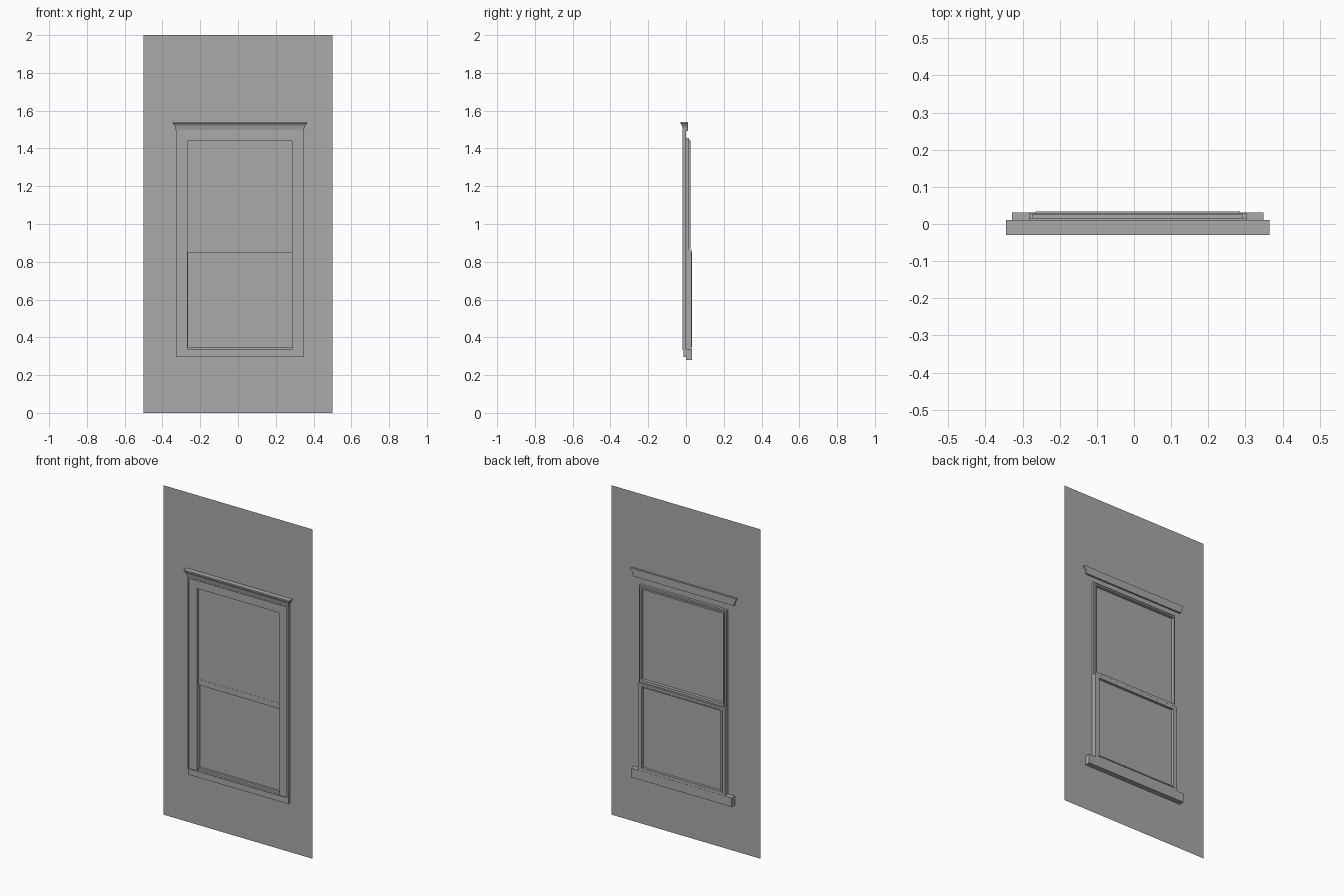
import bpy
import bmesh

cube = bpy.data.objects.get("Cube")
if cube:
    bpy.data.objects.remove(cube, do_unlink=True)

COLOR = (0.4, 0.4, 0.4, 1)
gray = bpy.data.materials.new("plain gray")
gray.use_nodes = True
gray.diffuse_color = COLOR
gray.node_tree.nodes["Principled BSDF"].inputs["Base Color"].default_value = COLOR

CENTER = 0.01  # the window sits slightly off the wall's middle


def finish(name, bm):
    bmesh.ops.remove_doubles(bm, verts=bm.verts, dist=0.00001)
    bmesh.ops.recalc_face_normals(bm, faces=bm.faces)
    mesh = bpy.data.meshes.new(name)
    bm.to_mesh(mesh)
    bm.free()
    mesh.materials.append(gray)
    obj = bpy.data.objects.new(name, mesh)
    bpy.context.collection.objects.link(obj)
    return obj


def box(name, half, y0, y1, z0, z1):
    bm = bmesh.new()
    bmesh.ops.create_cube(bm, size=1)
    for v in bm.verts:
        v.co = (CENTER + 2 * half * v.co.x,
                (y0 + y1) / 2 + (y1 - y0) * v.co.y,
                (z0 + z1) / 2 + (z1 - z0) * v.co.z)
    return finish(name, bm)


def rectangle(half, z0, z1, x=CENTER):
    return [(x - half, z0), (x + half, z0), (x + half, z1), (x - half, z1)]


def ring(name, outer, inner, y0, y1):
    """Rectangular frame between two outlines, from y0 back to y1."""
    bm = bmesh.new()
    loops = [[bm.verts.new((x, y, z)) for x, z in outline]
             for outline, y in ((outer, y0), (inner, y0), (inner, y1), (outer, y1))]
    for a, b in zip(loops, loops[1:] + loops[:1]):
        for i in range(4):
            j = (i + 1) % 4
            bm.faces.new((a[i], a[j], b[j], b[i]))
    return finish(name, bm)


# Wall sheet with the window opening
bm = bmesh.new()
outer = [bm.verts.new((x, 0, z)) for x, z in rectangle(0.5, 0, 2, 0)]
inner = [bm.verts.new((x, 0, z)) for x, z in rectangle(0.277, 0.335, 1.44)]
for i in range(4):
    j = (i + 1) % 4
    bm.faces.new((outer[i], outer[j], inner[j], inner[i]))
finish("wall", bm)

# Flat casing with a raised outer band
opening = rectangle(0.277, 0.335, 1.44)
ring("casing", rectangle(0.336, 0.333, 1.495), opening, -0.011, 0)
ring("casing_band", rectangle(0.338, 0.333, 1.497), rectangle(0.33, 0.334, 1.49), -0.018, 0)

# Sill with a drip edge, running through to the back
box("sill", 0.339, -0.012, 0.031, 0.295, 0.335)
box("sill_base", 0.339, 0, 0.031, 0.28, 0.296)

# Upper sash
ring("upper_sash_frame", rectangle(0.293, 0.86, 1.455), rectangle(0.277, 0.885, 1.44), 0.001, 0.016)
ring("upper_sash_bead", rectangle(0.284, 0.87, 1.445), rectangle(0.276, 0.885, 1.435), 0.004, 0.025)
box("upper_pane", 0.28, 0.002, 0.005, 0.87, 1.445)

# Lower sash, set behind the upper one
ring("lower_sash_frame", rectangle(0.293, 0.335, 0.866), rectangle(0.275, 0.348, 0.85), 0.001, 0.03)
ring("lower_sash_bead", rectangle(0.275, 0.348, 0.852), rectangle(0.265, 0.355, 0.845), 0.016, 0.033)
box("lower_pane", 0.276, 0.014, 0.017, 0.345, 0.852)

# Moulded cornice, mitred at both ends
bm = bmesh.new()
profile = [(0.339, -0.016, 1.493), (0.341, -0.019, 1.508), (0.345, -0.021, 1.518),
           (0.352, -0.027, 1.529), (0.355, -0.03, 1.532), (0.355, -0.03, 1.54)]
levels = [[bm.verts.new(p) for p in ((CENTER - h, y, z), (CENTER + h, y, z),
                                     (CENTER + h, 0.011, z), (CENTER - h, 0.011, z))]
          for h, y, z in profile]
for a, b in zip(levels, levels[1:]):
    for i in range(4):
        j = (i + 1) % 4
        bm.faces.new((a[i], a[j], b[j], b[i]))
bm.faces.new(levels[0])
bm.faces.new(levels[-1])
finish("cornice", bm)
